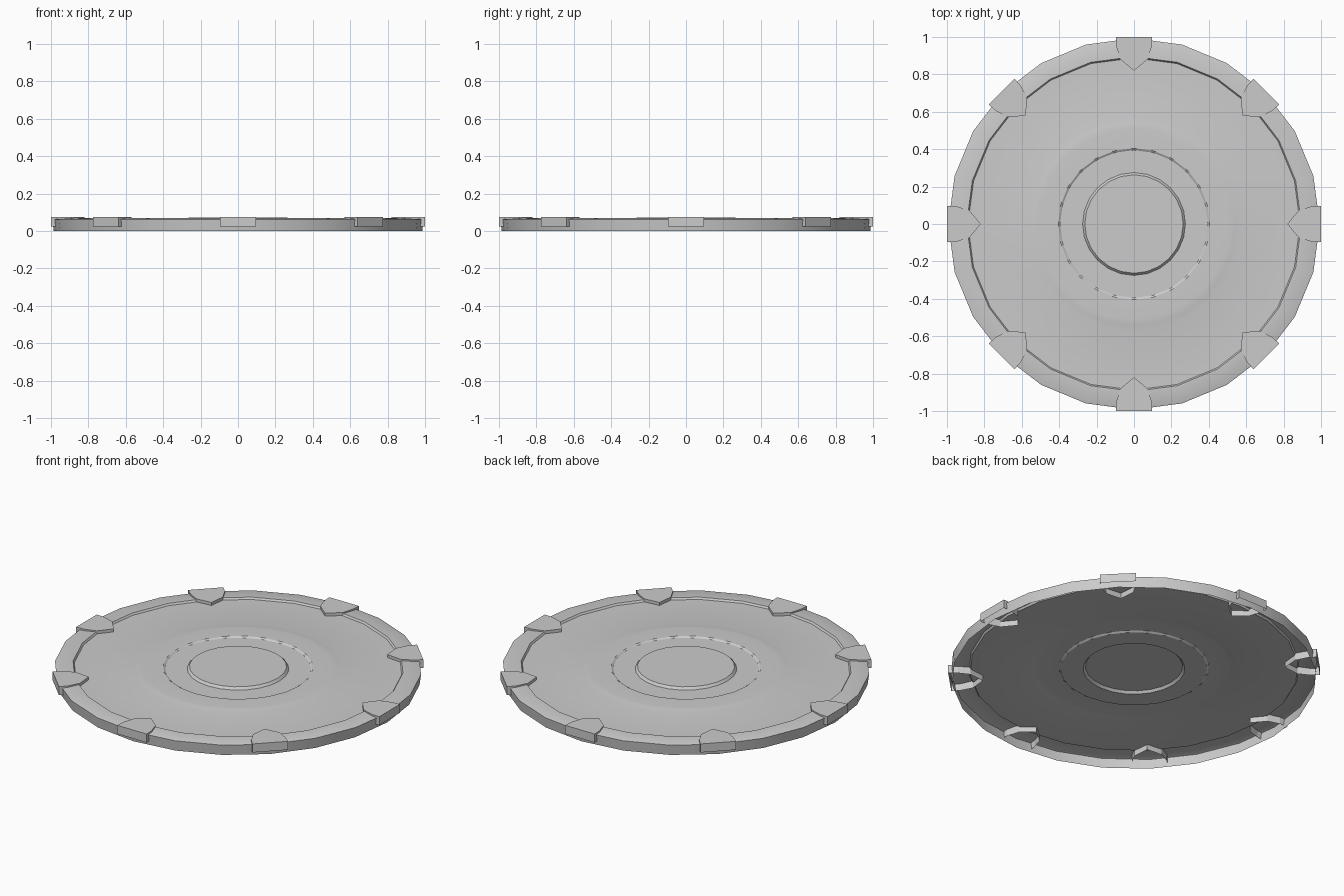
import bpy
import bmesh
import math
from mathutils import Matrix

cube = bpy.data.objects.get("Cube")
if cube:
    bpy.data.objects.remove(cube, do_unlink=True)

SIDES = 24
CLIPS = 8

grey = bpy.data.materials.new("plain_grey")
grey.use_nodes = True
colour = (0.6, 0.6, 0.6, 1)
grey.diffuse_color = colour
grey.node_tree.nodes["Principled BSDF"].inputs["Base Color"].default_value = colour


def make_object(name, bm):
    mesh = bpy.data.meshes.new(name)
    bm.to_mesh(mesh)
    bm.free()
    mesh.materials.append(grey)
    obj = bpy.data.objects.new(name, mesh)
    bpy.context.collection.objects.link(obj)
    return obj


# Lid shell, open below: profile runs from the skirt to the raised centre
profile = [(0.985, 0.0), (0.993, 0.062), (0.985, 0.065), (0.895, 0.068),
           (0.888, 0.057), (0.57, 0.057), (0.545, 0.062), (0.51, 0.064),
           (0.405, 0.064), (0.395, 0.057), (0.275, 0.057), (0.263, 0.071)]
bm = bmesh.new()
rings = []
for radius, z in profile:
    ring = []
    for i in range(SIDES):
        a = math.tau * i / SIDES
        ring.append(bm.verts.new((radius * math.cos(a), radius * math.sin(a), z)))
    rings.append(ring)
for low, high in zip(rings, rings[1:]):
    for i in range(SIDES):
        j = (i + 1) % SIDES
        bm.faces.new((low[i], low[j], high[j], high[i]))
bm.faces.new(rings[-1])
lid = make_object("lid", bm)
bpy.ops.object.select_all(action="DESELECT")
lid.select_set(True)
bpy.context.view_layer.objects.active = lid
bpy.ops.object.shade_smooth_by_angle(angle=math.radians(30))

# Pointed rim clips, open below
outline = [(1.0, -0.097), (1.0, 0.097), (0.95, 0.095), (0.88, 0.073),
           (0.82, 0.0), (0.88, -0.073), (0.95, -0.095)]
for n in range(CLIPS):
    bm = bmesh.new()
    top = [bm.verts.new((x, y, 0.075)) for x, y in outline]
    base = [bm.verts.new((x, y, 0.024)) for x, y in outline]
    bm.faces.new(top)
    for i in range(len(top)):
        j = (i + 1) % len(top)
        bm.faces.new((base[i], base[j], top[j], top[i]))
    bm.transform(Matrix.Rotation(math.tau * n / CLIPS, 4, "Z"))
    make_object(f"rim_clip_{n + 1}", bm)
